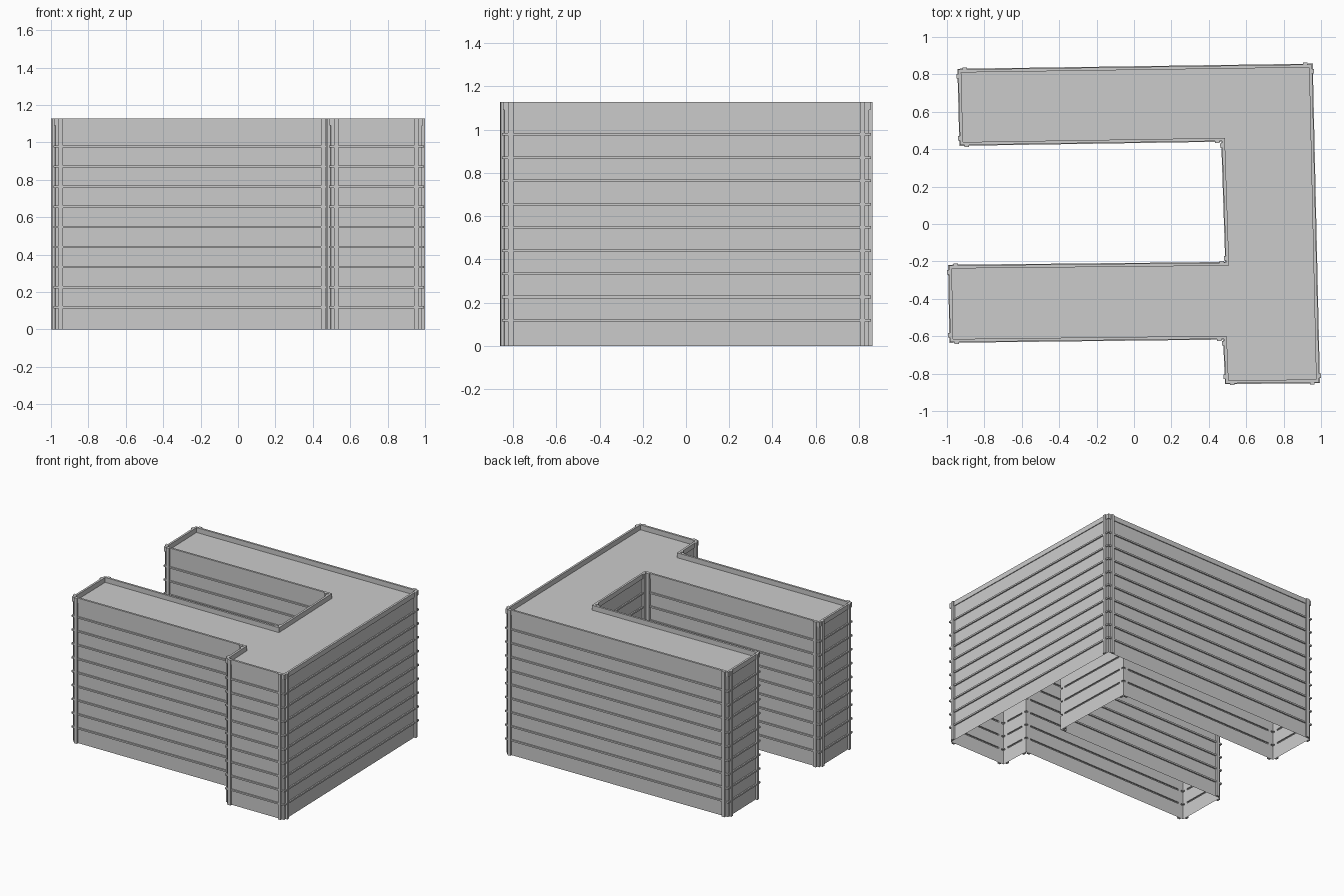
import bpy
import bmesh
from mathutils import Vector

cube = bpy.data.objects.get("Cube")
if cube:
    bpy.data.objects.remove(cube, do_unlink=True)

# Wall outline, counter-clockwise from the back end of the rear wing
PLAN = [Vector(p) for p in [
    (-0.934, 0.82), (-0.924, 0.428), (0.476, 0.45), (0.498, -0.213), (-0.984, -0.228),
    (-0.977, -0.625), (0.486, -0.608), (0.496, -0.846), (0.984, -0.841), (0.946, 0.847)]]
HEIGHT = 1.128
ROOF_Z = 1.09
FLOOR_STEP = 0.1075
FLOORS = 9

grey = bpy.data.materials.new("concrete_grey")
grey.use_nodes = True
COLOR = (0.6, 0.6, 0.6, 1)
grey.diffuse_color = COLOR
grey.node_tree.nodes["Principled BSDF"].inputs["Base Color"].default_value = COLOR


def outward(a, b):
    d = (b - a).normalized()
    return Vector((d.y, -d.x))


def offset_plan(dist):
    """Plan outline moved outward by dist with mitred corners."""
    result = []
    for i, p in enumerate(PLAN):
        n1 = outward(PLAN[i - 1], p)
        n2 = outward(p, PLAN[(i + 1) % len(PLAN)])
        result.append(p + (n1 + n2) * dist / (1 + n1.dot(n2)))
    return result


def add_object(name, bm):
    mesh = bpy.data.meshes.new(name)
    bm.to_mesh(mesh)
    bm.free()
    mesh.materials.append(grey)
    obj = bpy.data.objects.new(name, mesh)
    bpy.context.collection.objects.link(obj)
    return obj


def sweep(name, profile, closed=False):
    """Run an (offset, z) profile around the whole plan."""
    bm = bmesh.new()
    rings = [[bm.verts.new((p.x, p.y, z)) for p in offset_plan(o)] for o, z in profile]
    pairs = list(zip(rings, rings[1:]))
    if closed:
        pairs.append((rings[-1], rings[0]))
    for low, high in pairs:
        for i in range(len(PLAN)):
            j = (i + 1) % len(PLAN)
            bm.faces.new((low[i], low[j], high[j], high[i]))
    return add_object(name, bm)


# Walls with a thin projecting ledge at each floor, open below
profile = [(0, 0)]
for k in range(FLOORS):
    z = 0.118 + k * FLOOR_STEP
    profile += [(0, z - 0.006), (0.01, z - 0.006), (0.01, z + 0.006), (0, z + 0.006)]
profile.append((0, ROOF_Z))
sweep("facade_walls", profile)

# Parapet rim around the roof
sweep("parapet", [(0.006, ROOF_Z), (0.006, HEIGHT), (-0.01, HEIGHT), (-0.01, ROOF_Z)], closed=True)

# Flat roof deck
bm = bmesh.new()
bm.faces.new([bm.verts.new((p.x, p.y, ROOF_Z)) for p in PLAN])
add_object("roof_deck", bm)

# Vertical strips on both sides of every corner
bm = bmesh.new()
for i, a in enumerate(PLAN):
    b = PLAN[(i + 1) % len(PLAN)]
    n = outward(a, b)
    d = (b - a).normalized()
    for start, along in ((a, d), (b, -d)):
        base = [start + along * s + n * t
                for s, t in ((0.018, 0), (0.042, 0), (0.042, 0.016), (0.018, 0.016))]
        low = [bm.verts.new((p.x, p.y, 0)) for p in base]
        high = [bm.verts.new((p.x, p.y, HEIGHT)) for p in base]
        bm.faces.new(low)
        bm.faces.new(high)
        for k in range(4):
            m = (k + 1) % 4
            bm.faces.new((low[k], low[m], high[m], high[k]))
bmesh.ops.recalc_face_normals(bm, faces=bm.faces)
add_object("corner_strips", bm)
